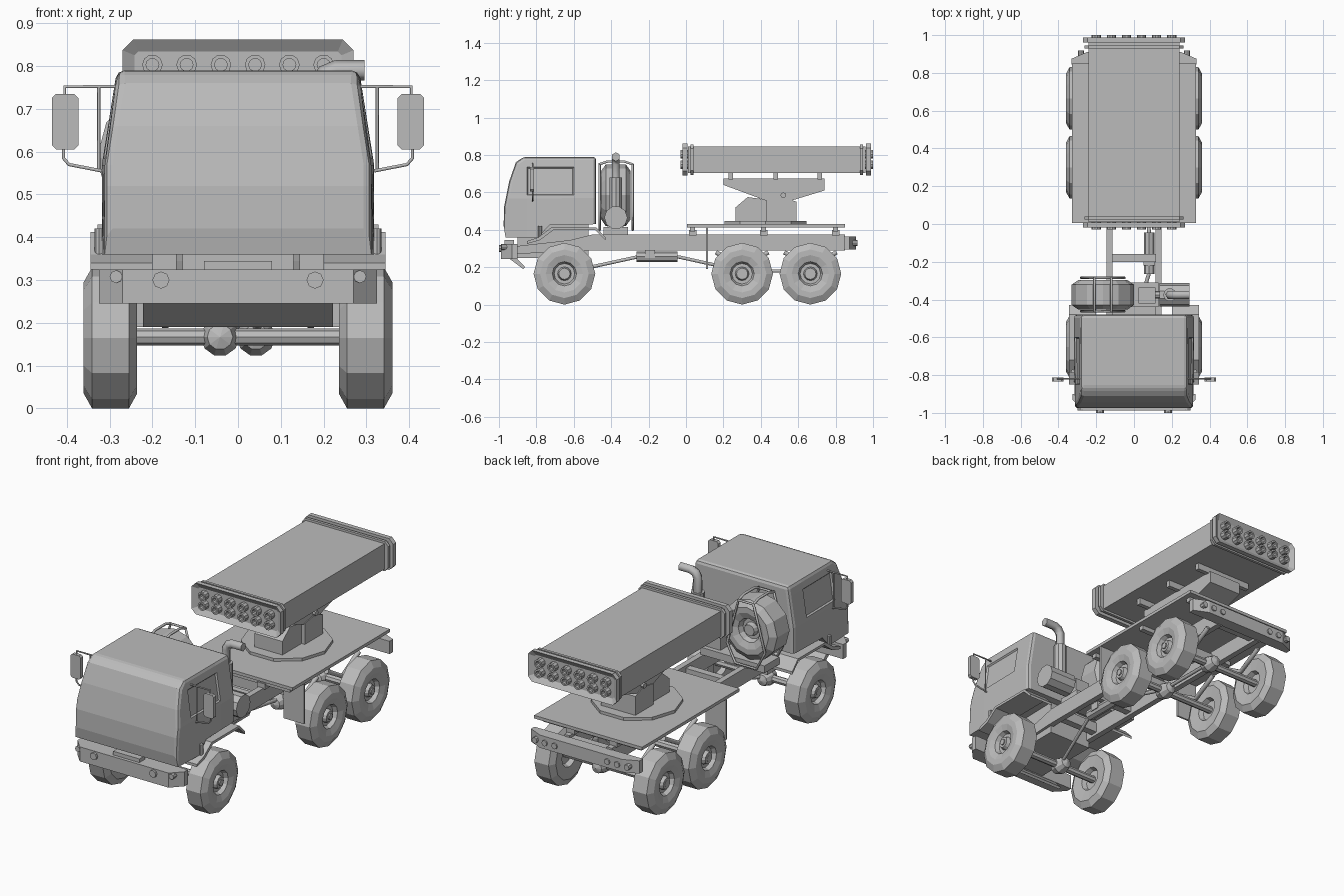
import bpy, bmesh, math
from mathutils import Vector

cube = bpy.data.objects.get("Cube")
if cube:
    bpy.data.objects.remove(cube, do_unlink=True)

grey = bpy.data.materials.new("plain grey")
grey.use_nodes = True
grey.diffuse_color = (0.5, 0.5, 0.5, 1)
grey.node_tree.nodes["Principled BSDF"].inputs["Base Color"].default_value = (0.5, 0.5, 0.5, 1)


def finish(name, bm):
    bmesh.ops.recalc_face_normals(bm, faces=bm.faces[:])
    me = bpy.data.meshes.new(name)
    bm.to_mesh(me)
    bm.free()
    me.materials.append(grey)
    ob = bpy.data.objects.new(name, me)
    bpy.context.scene.collection.objects.link(ob)
    return ob


def place(axis, u, v, a):
    # u, v lie in the section plane, a runs along the axis
    return Vector({"X": (a, u, v), "Y": (u, a, v), "Z": (u, v, a)}[axis])


def prism_mesh(pts, axis, a0, a1):
    bm = bmesh.new()
    low = [bm.verts.new(place(axis, u, v, a0)) for u, v in pts]
    high = [bm.verts.new(place(axis, u, v, a1)) for u, v in pts]
    bm.faces.new(low)
    bm.faces.new(high)
    for i in range(len(pts)):
        j = (i + 1) % len(pts)
        bm.faces.new((low[i], low[j], high[j], high[i]))
    bmesh.ops.recalc_face_normals(bm, faces=bm.faces[:])
    return bm


def prism(name, pts, axis, a0, a1):
    return finish(name, prism_mesh(pts, axis, a0, a1))


def box(name, x, y, z):
    return prism(name, [(x[0], y[0]), (x[1], y[0]), (x[1], y[1]), (x[0], y[1])], "Z", *z)


def lathe(name, profile, axis, centre, n=12, flip=1):
    # profile holds (radius, distance along the axis)
    bm = bmesh.new()
    rings = []
    for r, a in profile:
        count = 1 if r == 0 else n
        rings.append([bm.verts.new(Vector(centre) + place(axis, r * math.cos(t), r * math.sin(t), a * flip))
                      for t in (2 * math.pi * k / n for k in range(count))])
    for p, q in zip(rings, rings[1:]):
        for k in range(n):
            m = (k + 1) % n
            f = [p[k % len(p)], p[m % len(p)], q[m % len(q)], q[k % len(q)]]
            bm.faces.new(list(dict.fromkeys(f)))
    return finish(name, bm)


def rod(name, axis, centre, r, a0, a1, n=12):
    return lathe(name, [(0, a0), (r, a0), (r, a1), (0, a1)], axis, centre, n)


def tube(name, pts, r, closed=False):
    cu = bpy.data.curves.new(name, "CURVE")
    cu.dimensions = "3D"
    cu.bevel_depth, cu.bevel_resolution, cu.use_fill_caps = r, 1, True
    sp = cu.splines.new("POLY")
    sp.points.add(len(pts) - 1)
    for p, co in zip(sp.points, pts):
        p.co = (*co, 1)
    sp.use_cyclic_u = closed
    tmp = bpy.data.objects.new(name + " path", cu)
    bpy.context.scene.collection.objects.link(tmp)
    bpy.context.view_layer.update()
    me = bpy.data.meshes.new_from_object(tmp.evaluated_get(bpy.context.evaluated_depsgraph_get()))
    bpy.data.objects.remove(tmp, do_unlink=True)
    me.name = name
    me.materials.clear()
    me.materials.append(grey)
    ob = bpy.data.objects.new(name, me)
    bpy.context.scene.collection.objects.link(ob)


def cut(bm, axis, at):
    bmesh.ops.bisect_plane(bm, geom=bm.verts[:] + bm.edges[:] + bm.faces[:],
                           plane_co=axis * at, plane_no=axis)


# Cab: side profile, narrowed towards the roof, bevelled, with inset door windows
X, Y, Z = Vector((1, 0, 0)), Vector((0, 1, 0)), Vector((0, 0, 1))
cab = prism_mesh([(-.965, .36), (-.975, .42), (-.973, .52), (-.945, .66), (-.91, .76), (-.87, .79),
                  (-.48, .79), (-.48, .43), (-.73, .425), (-.79, .36)], "X", -.318, .318)
cut(cab, Z, .57)
for v in cab.verts:
    v.co.x *= 1 - .11 * max(0, v.co.z - .57) / .22
    if v.co.y < -.9:
        v.co.x *= .98
bmesh.ops.bevel(cab, geom=[e for e in cab.edges if e.calc_face_angle(0) > .6 and e.verts[0].co.z + e.verts[1].co.z > .9],
                offset=.018, segments=2, profile=.5, affect="EDGES")
for axis, at in ((Z, .585), (Z, .735), (Y, -.85), (Y, -.6)):
    cut(cab, axis, at)
for s in (-1, 1):
    panes = [f for f in cab.faces if f.calc_center_median().x * s > .26 and f.normal.x * s > .7
             and .585 < f.calc_center_median().z < .735 and -.85 < f.calc_center_median().y < -.6]
    if panes:
        bmesh.ops.inset_region(cab, faces=panes, thickness=.006, depth=-.008, use_even_offset=True)
finish("cab", cab)

# Front bumper, sloping skid plate and lamps
prism("front_bumper", [(-.325, -.9), (-.325, -.93), (-.27, -.988), (.27, -.988), (.325, -.93), (.325, -.9)],
      "Z", .245, .325)
prism("skid_plate", [(-.98, .275), (-.97, .265), (-.87, .19), (-.86, .2), (-.93, .275)], "X", -.222, .222)
box("bumper_step", (-.08, .08), (-.97, -.92), (.32, .345))
box("engine_block", (-.13, .13), (-.9, -.52), (.25, .43))

# Wheels, axles and differentials
tyre = [(0, .05), (.03, .05), (.037, .03), (.055, .03), (.065, .052), (.1, .0625), (.13, .0625), (.165, .043),
        (.165, -.043), (.13, -.0625), (.065, -.055), (.055, -.03), (0, -.03)]
for i, (y, dx) in enumerate(((-.65, -.042), (.3, .042), (.665, .042))):
    rod(f"axle_{i}", "X", (0, y, .167), .02, -.28, .28, 8)
    lathe(f"differential_{i}", [(0, -.05), (.03, -.04), (.045, 0), (.03, .05), (0, .06)], "Y", (dx, y, .167), 10)
    for s in (-1, 1):
        lathe(f"wheel_{i}_{s}", tyre, "X", (s * .298, y, .165), 12, s)
        rod(f"wheel_hub_{i}_{s}", "X", (s * .34, y, .165), .017, -.01, .015, 10)

# Drive shaft with gearbox
tube("drive_shaft", [(-.04, -.65, .17), (.08, -.26, .255), (.08, -.04, .255), (.04, .3, .18), (.04, .665, .18)], .01)
rod("gearbox", "Y", (.08, 0, .256), .028, -.265, -.045, 8)
box("gearbox_cap", (.05, .11), (-.22, -.165), (.25, .29))

# Both sides: rails, fenders, flaps, lamps, mirrors
for s in (-1, 1):
    side = lambda a, b: sorted((a * s, b * s))
    prism(f"frame_rail_{s}", [(-.93, .27), (-.93, .31), (-.62, .345), (-.5, .375), (.85, .375), (.85, .29), (-.5, .29)],
          "X", *side(.113, .145))
    prism(f"front_fender_{s}", [(-.85, .34), (-.79, .36), (-.72, .412), (-.48, .412), (-.43, .36),
                                (-.43, .345), (-.485, .398), (-.71, .398), (-.78, .345), (-.85, .325)],
          "X", *side(.2, .345))
    box(f"mud_flap_{s}", side(.2, .325), (.108, .118), (.19, .415))
    rod(f"fender_lamp_{s}", "Z", (s * .325, -.78, .36), .01, 0, .06, 8)
    for x, z, r in ((.18, .3, .02), (.285, .308, .015)):
        y = -.988 if x < .2 else -.975
        rod(f"front_lamp_{x}_{s}", "Y", (s * x, y, z), r, -.012, .03, 8)
    for x in (.16, .22, .28):
        rod(f"tail_lamp_{x}_{s}", "Y", (s * x, .9, .33), .016, -.01, .018, 8)
    tube(f"mirror_bracket_{s}", [(s * .28, -.82, .752), (s * .405, -.82, .752), (s * .408, -.82, .585),
                                 (s * .395, -.82, .57), (s * .318, -.82, .555)], .0045)
    tube(f"mirror_stay_{s}", [(s * .325, -.82, .752), (s * .325, -.82, .56)], .004)
    x0, x1, c = .373, .435, .01
    ring = [(x0, .605 + c), (x0 + c, .605), (x1 - c, .605), (x1, .605 + c),
            (x1, .735 - c), (x1 - c, .735), (x0 + c, .735), (x0, .735 - c)]
    prism(f"mirror_{s}", [(s * x, z) for x, z in ring], "Y", -.833, -.812)
    for y in (.3, .665):
        tube(f"leaf_spring_{y}_{s}", [(s * .17, y - .14, .28), (s * .17, y, .2), (s * .17, y + .14, .28)], .014)

# Frame cross members, deck and its supports
for y in (-.46, -.18, .1, .48, .82):
    box(f"cross_member_{y}", (-.13, .13), (y - .02, y + .02), (.305, .36))
box("deck", (-.328, .328), (.005, .85), (.413, .43))
for y in (.035, .415, .8):
    box(f"deck_beam_{y}", (-.3, .3), (y - .014, y + .014), (.39, .415))
    for x in (-.13, .13):
        box(f"deck_post_{y}_{x}", (x - .025, x + .025), (y - .02, y + .02), (.37, .4))
prism("rear_bumper", [(-.33, .845), (.33, .845), (.33, .875), (.25, .91), (-.25, .91), (-.33, .875)], "Z", .295, .365)

# Spare wheel with its rack
lathe("spare_wheel", [(r, a * 1.25) for r, a in tyre], "Y", (-.165, -.375, .585), 12)
for y in (-.462, -.285):
    tube(f"spare_rack_{y}", [(-.23, y, .4), (-.28, y, .5), (-.21, y, .75), (-.12, y, .75),
                             (-.05, y, .5), (-.1, y, .4)], .007, True)
for x in (-.21, -.12):
    tube(f"spare_strap_{x}", [(x, -.465, .75), (x, -.42, .765), (x, -.33, .765), (x, -.285, .75)], .007)
box("spare_carrier", (-.26, .13), (-.44, -.31), (.375, .415))

# Exhaust: silencer, stack and outlet, with an air box beside it
rod("silencer", "X", (.215, -.375, .465), .062, -.08, .08, 10)
box("air_box", (.025, .115), (-.42, -.335), (.375, .5))
rod("silencer_pipe", "X", (.12, -.375, .465), .02, -.02, .03, 8)
rod("stack", "Z", (.19, -.375, 0), .035, .5, .68, 10)
tube("stack_outlet", [(.19, -.375, .67), (.19, -.375, .755), (.205, -.375, .78), (.23, -.375, .79), (.295, -.375, .79)], .024)

# Turntable, pedestal and cradle
lathe("turntable", [(0, .43), (.23, .43), (.23, .446), (0, .446)], "Z", (0, .425, 0), 10)
prism("pedestal", [(.265, .445), (.265, .52), (.33, .575), (.44, .56), (.46, .445)], "X", -.085, .085)
prism("pedestal_rear", [(.43, .445), (.43, .56), (.52, .575), (.59, .55), (.59, .445)], "X", -.105, .105)
prism("cradle", [(.2, .675), (.2, .64), (.43, .555), (.56, .555), (.74, .61), (.74, .675)], "X", -.1, .1)
rod("cradle_pivot", "X", (0, .52, .585), .015, -.115, .115, 8)
for y in (.24, .48, .715):
    box(f"cradle_bar_{y}", (-.17, .17), (y - .012, y + .012), (.67, .708))


# Launcher: body, collars with recessed ends, and rows of tubes
def rounded(w, z0, z1, c):
    return [(-w, z0 + c), (-w + c, z0), (w - c, z0), (w, z0 + c), (w, z1 - c), (w - c, z1), (-w + c, z1), (-w, z1 - c)]


box("launcher_body", (-.24, .24), (.01, .96), (.705, .845))
for end, s in (("front", 1), ("rear", -1)):
    flip = lambda d: .485 + s * (d - .485)
    collar = prism_mesh(rounded(.27, .69, .862, .025), "Y", *sorted((flip(-.018), flip(.008))))
    face = [f for f in collar.faces if f.normal.y * s < -.9]
    bmesh.ops.inset_region(collar, faces=face, thickness=.028, depth=-.018, use_even_offset=True)
    finish(f"{end}_collar", collar)
    prism(f"{end}_band", rounded(.262, .694, .857, .022), "Y", *sorted((flip(.025), flip(.04))))
    for i in range(6):
        for z in (.749, .803):
            lathe(f"{end}_tube_{i}_{z}", [(0, .025), (.015, .025), (.015, 0), (.024, 0), (.024, .04), (0, .04)],
                  "Y", (-.2 + .08 * i, flip(-.03), z), 10, s)
